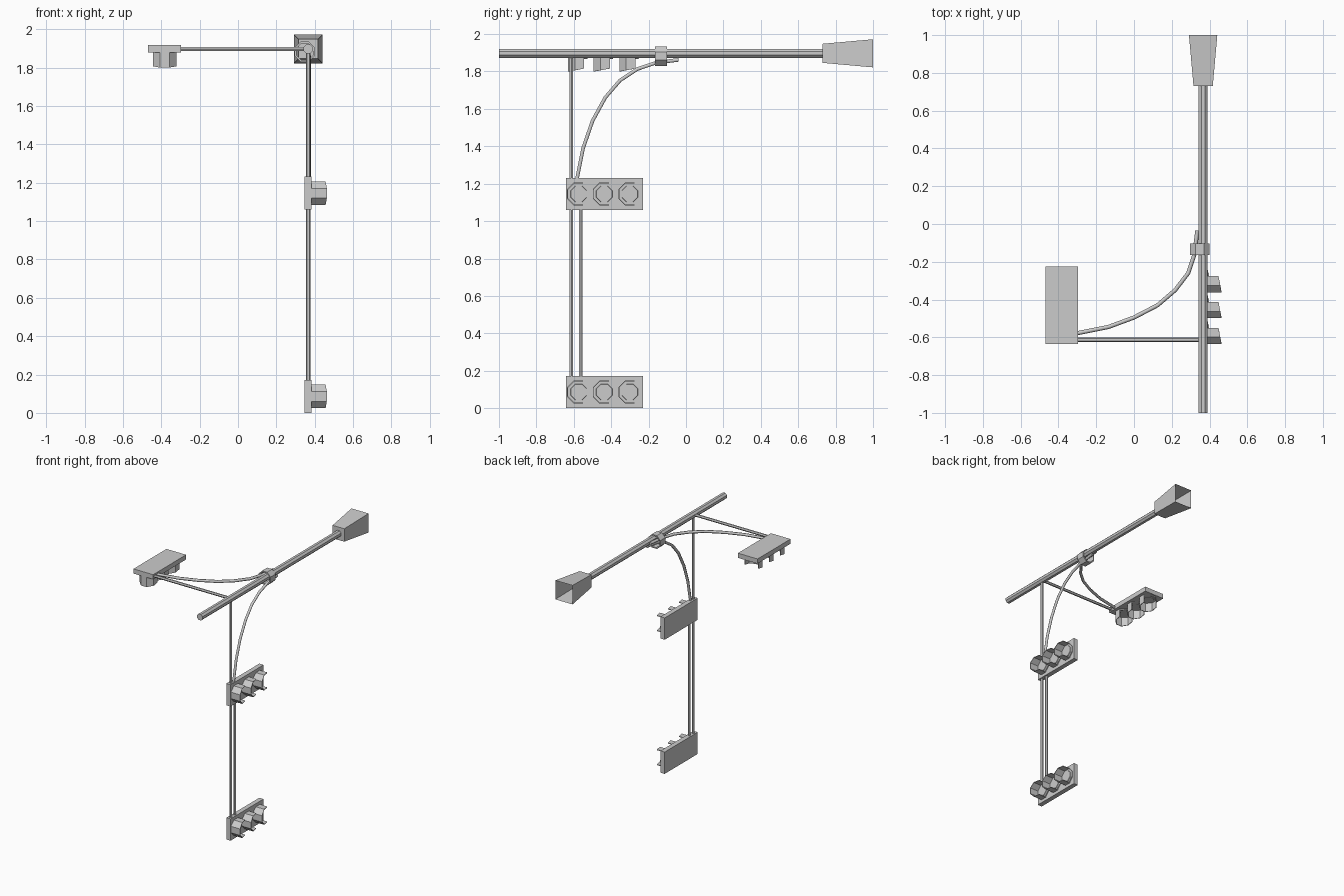
import bpy, bmesh, math
from mathutils import Matrix, Vector

if "Cube" in bpy.data.objects:
    bpy.data.objects.remove(bpy.data.objects["Cube"])


def finish(name, bm, matrix=Matrix()):
    bmesh.ops.recalc_face_normals(bm, faces=bm.faces)
    me = bpy.data.meshes.new(name)
    bm.to_mesh(me)
    bm.free()
    ob = bpy.data.objects.new(name, me)
    ob.matrix_world = matrix
    bpy.context.collection.objects.link(ob)
    return ob


def prism(name, a, b, r1, r2=None, sides=8, open_end=False, matrix=Matrix()):
    """Straight prism or frustum from a to b, a flat side on each axis."""
    a, b = Vector(a), Vector(b)
    d = b - a
    bm = bmesh.new()
    bmesh.ops.create_cone(bm, cap_ends=True, segments=sides, radius1=r1,
                          radius2=r1 if r2 is None else r2, depth=d.length)
    bmesh.ops.rotate(bm, verts=bm.verts, matrix=Matrix.Rotation(math.pi / sides, 3, 'Z'))
    if open_end:
        top = max(bm.faces, key=lambda f: f.calc_center_median().z)
        bmesh.ops.delete(bm, geom=[top], context='FACES_ONLY')
    q = d.to_track_quat('Z', 'Y').to_matrix().to_4x4()
    bm.transform(Matrix.Translation((a + b) / 2) @ q)
    return finish(name, bm, matrix)


def bent_rod(name, pts, r):
    cu = bpy.data.curves.new(name, 'CURVE')
    cu.dimensions = '3D'
    cu.bevel_depth = r
    cu.bevel_resolution = 1
    cu.use_fill_caps = True
    sp = cu.splines.new('POLY')
    sp.points.add(len(pts) - 1)
    for p, co in zip(sp.points, pts):
        p.co = (*co, 1)
    ob = bpy.data.objects.new(name, cu)
    bpy.context.collection.objects.link(ob)
    bpy.ops.object.select_all(action='DESELECT')
    ob.select_set(True)
    bpy.context.view_layer.objects.active = ob
    bpy.ops.object.convert(target='MESH')


def signal(name, m):
    """Three-lamp signal head facing local +x, hoods on the -y side."""
    # housing
    bm = bmesh.new()
    bmesh.ops.create_cube(bm, size=1)
    bm.transform(Matrix.Diagonal((0.037, 0.412, 0.172, 1)))
    finish(name + "_housing", bm, m)
    for i in range(3):
        y = (i - 1) * 0.137 - 0.002
        # lamp rim and lens
        prism(f"{name}_rim_{i + 1}", (0.015, y, 0), (0.026, y, 0), 0.062, matrix=m)
        prism(f"{name}_lens_{i + 1}", (0.02, y, 0), (0.031, y, 0), 0.049, 0.045, matrix=m)
        # slanted open hood
        bm = bmesh.new()
        rows = []
        for k in range(6):
            t = math.radians(67.5 + 45 * k)
            dy, z = 0.064 * math.cos(t), 0.064 * math.sin(t)
            rows.append([bm.verts.new((x, y + dy, z)) for x in (0.017, 0.087 - 0.186 * dy)])
        for p, q in zip(rows, rows[1:]):
            bm.faces.new((p[0], p[1], q[1], q[0]))
        hood = finish(f"{name}_hood_{i + 1}", bm, m)
        s = hood.modifiers.new("thickness", 'SOLIDIFY')
        s.thickness, s.offset = 0.005, 0


PX, PZ = 0.366, 1.897

# main pole and hollow square base
prism("pole", (PX, -1, PZ), (PX, 0.75, PZ), 0.026)
prism("pole_base", (PX, 0.73, PZ), (PX, 1, PZ), 0.051 * math.sqrt(2),
      0.075 * math.sqrt(2), sides=4, open_end=True)

# strap collar round the pole and both braces
bm = bmesh.new()
loops = []
for r, y in ((0.057, -0.165), (0.057, -0.102), (0.047, -0.102), (0.047, -0.165)):
    loops.append([bm.verts.new((0.348 + r * math.cos(math.radians(22.5 + 45 * k)), y,
                                1.882 + r * math.sin(math.radians(22.5 + 45 * k))))
                  for k in range(8)])
for j in range(4):
    p, q = loops[j], loops[(j + 1) % 4]
    for k in range(8):
        n = (k + 1) % 8
        bm.faces.new((p[k], p[n], q[n], q[k]))
finish("collar", bm)

# straight arms
prism("side_arm", (PX, -0.613, PZ), (-0.31, -0.613, PZ), 0.011, sides=6)
prism("long_arm", (PX, -0.613, PZ), (PX, -0.613, 0.1), 0.011, sides=6)
prism("lower_arm", (PX, -0.562, 1.1), (PX, -0.562, 0.1), 0.011, sides=6)

# curved braces, each sweeping from a signal to the collar
bent_rod("long_brace", [(PX + 0.003, y, z) for y, z in (
    (-0.59, 1.19), (-0.55, 1.39), (-0.50, 1.535), (-0.432, 1.66), (-0.353, 1.752),
    (-0.26, 1.813), (-0.16, 1.847), (-0.04, 1.862))], 0.011)
bent_rod("side_brace", [(x, y, PZ) for x, y in (
    (-0.32, -0.582), (-0.135, -0.545), (0.0, -0.495), (0.125, -0.43), (0.218, -0.35),
    (0.287, -0.26), (0.32, -0.16), (0.335, -0.035))], 0.011)

# signal heads
signal("upper_signal", Matrix.Translation((0.365, -0.435, 1.145)))
signal("lower_signal", Matrix.Translation((0.365, -0.435, 0.086)))
signal("side_signal", Matrix.Translation((-0.382, -0.43, 1.898))
       @ Matrix.Rotation(math.pi / 2, 4, 'Y'))
